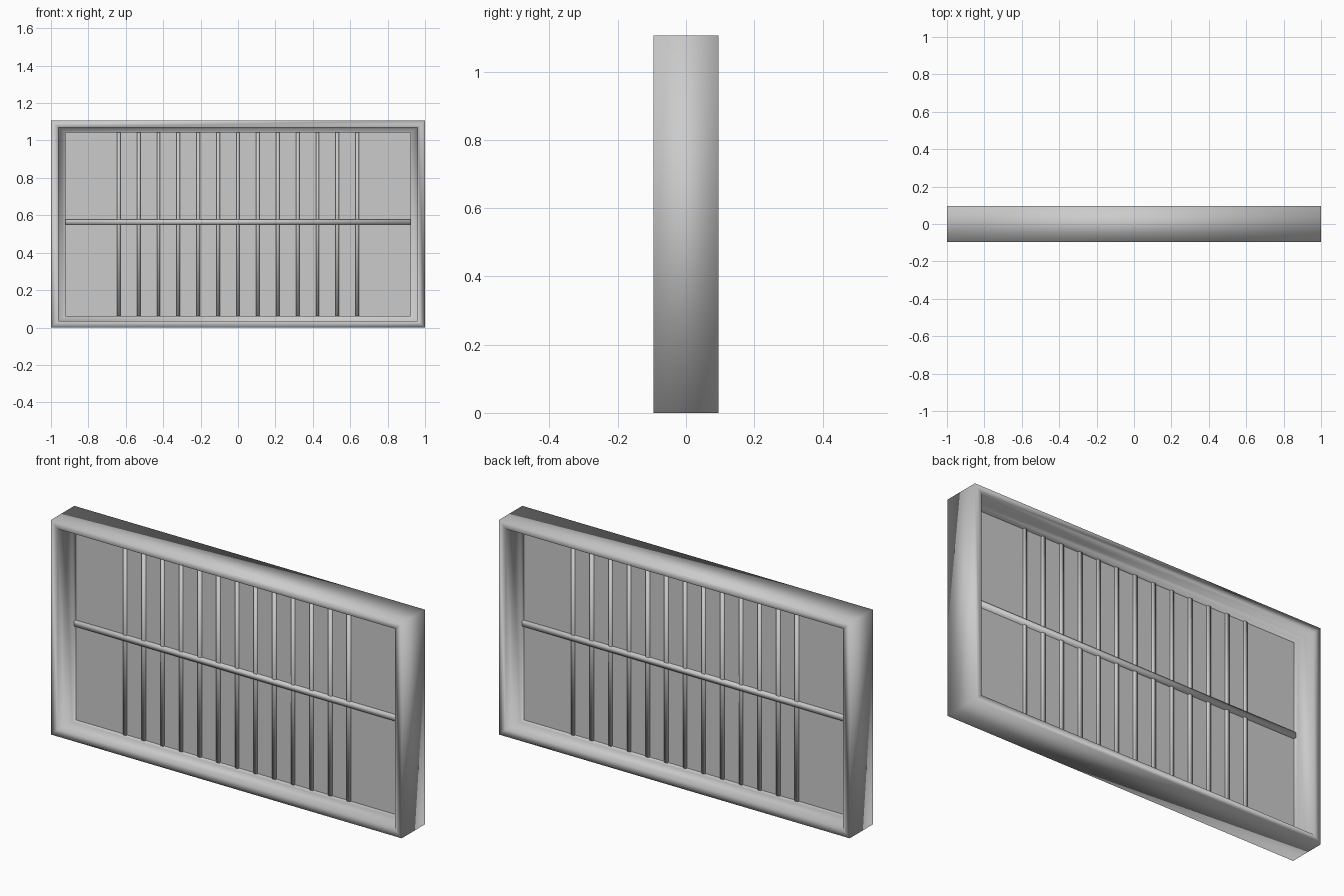
import bpy, bmesh

if "Cube" in bpy.data.objects:
    bpy.data.objects.remove(bpy.data.objects["Cube"])

HEIGHT = 1.106
MID_Z = HEIGHT / 2


def box(name, size, centre, smooth=False):
    bm = bmesh.new()
    bmesh.ops.create_cube(bm, size=1)
    bmesh.ops.scale(bm, vec=size, verts=bm.verts)
    mesh = bpy.data.meshes.new(name)
    bm.to_mesh(mesh)
    bm.free()
    obj = bpy.data.objects.new(name, mesh)
    obj.location = centre
    bpy.context.collection.objects.link(obj)
    for p in mesh.polygons:
        p.use_smooth = smooth
    return obj


def ring_frame(name, profile):
    """Sweep a closed (half width, half height, y) profile round a rectangle."""
    bm = bmesh.new()
    rings = [[bm.verts.new((sx * hw, y, MID_Z + sz * hh))
              for sx, sz in ((-1, -1), (1, -1), (1, 1), (-1, 1))]
             for hw, hh, y in profile]
    for i, a in enumerate(rings):
        b = rings[(i + 1) % len(rings)]
        for j in range(4):
            k = (j + 1) % 4
            bm.faces.new((a[j], a[k], b[k], b[j]))
    bmesh.ops.recalc_face_normals(bm, faces=bm.faces)
    for f in bm.faces:
        f.smooth = True
    mesh = bpy.data.meshes.new(name)
    bm.to_mesh(mesh)
    bm.free()
    obj = bpy.data.objects.new(name, mesh)
    bpy.context.collection.objects.link(obj)
    return obj


# Outer frame with a stepped rebate on both faces
outer = (1.0, MID_Z)
rim = (0.961, MID_Z - 0.036)
opening = (0.921, MID_Z - 0.062)
half = [(*outer, -0.095), (*rim, -0.095), (*rim, -0.035), (*opening, -0.035)]
ring_frame("window_frame", half + [(w, h, -y) for w, h, y in reversed(half)])

# Pane in the middle of the opening
pane_h = 2 * opening[1]
box("pane", (2 * opening[0], 0.008, pane_h), (0, 0, MID_Z))

# Horizontal rail, proud of the vertical bars on both faces
box("middle_rail", (2 * opening[0], 0.04, 0.026), (0, 0, 0.564), smooth=True)

# Thirteen evenly spaced vertical bars
for i in range(13):
    box(f"vertical_bar_{i + 1}", (0.018, 0.026, pane_h),
        ((i - 6) * 0.1063, 0, MID_Z), smooth=True)
